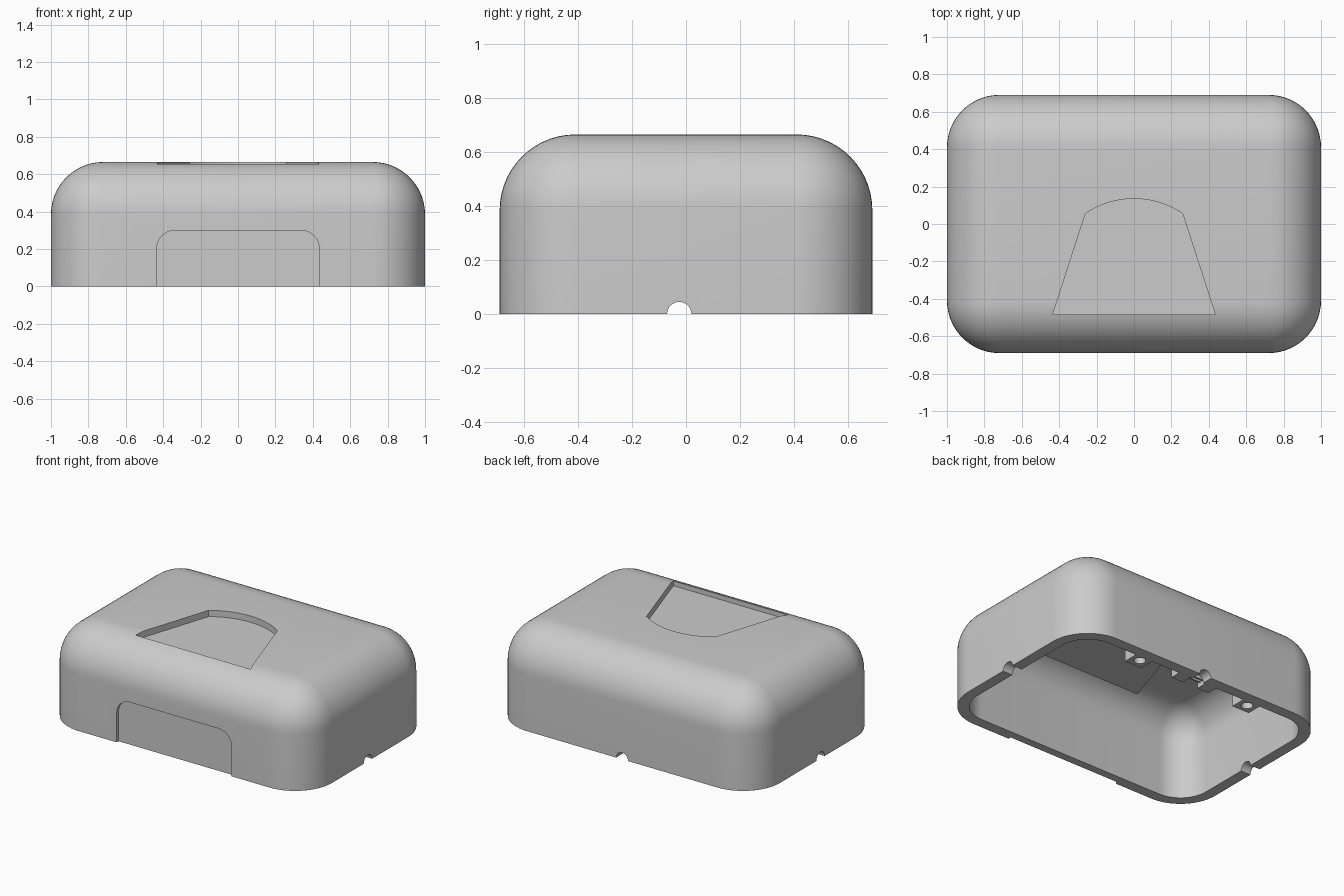
import bpy, bmesh
from math import sin, cos, pi, radians
from mathutils import Matrix

if "Cube" in bpy.data.objects:
    bpy.data.objects.remove(bpy.data.objects["Cube"], do_unlink=True)

grey = bpy.data.materials.new("light_grey_plastic")
grey.use_nodes = True
grey.diffuse_color = (0.6, 0.6, 0.6, 1)
grey.node_tree.nodes["Principled BSDF"].inputs["Base Color"].default_value = (0.6, 0.6, 0.6, 1)

LENGTH, DEPTH, HEIGHT = 2.0, 1.38, 0.665
RADIUS, WALL = 0.28, 0.075


def make_object(name, bm):
    bmesh.ops.recalc_face_normals(bm, faces=bm.faces)
    mesh = bpy.data.meshes.new(name)
    bm.to_mesh(mesh)
    bm.free()
    mesh.materials.append(grey)
    obj = bpy.data.objects.new(name, mesh)
    bpy.context.collection.objects.link(obj)
    return obj


def box(name, x0, x1, y0, y1, z0, z1, radius=0):
    """Box; with a radius, every edge but the bottom ones is rounded."""
    bm = bmesh.new()
    bmesh.ops.create_cube(bm, size=1)
    for v in bm.verts:
        v.co.x = x1 if v.co.x > 0 else x0
        v.co.y = y1 if v.co.y > 0 else y0
        v.co.z = z1 if v.co.z > 0 else z0
    if radius:
        edges = [e for e in bm.edges if any(v.co.z > z0 + 0.01 for v in e.verts)]
        bmesh.ops.bevel(bm, geom=edges, offset=radius, offset_type='OFFSET',
                        segments=14, profile=0.5, affect='EDGES')
    return make_object(name, bm)


def prism(name, points, low, high, along_y=False):
    """Extrude an outline along z, or an x-z outline along y."""
    bm = bmesh.new()
    place = (lambda a, b, h: (a, h, b)) if along_y else (lambda a, b, h: (a, b, h))
    face = bm.faces.new([bm.verts.new(place(a, b, low)) for a, b in points])
    moved = bmesh.ops.extrude_face_region(bm, geom=[face])["geom"]
    shift = (0, high - low, 0) if along_y else (0, 0, high - low)
    bmesh.ops.translate(bm, vec=shift, verts=[g for g in moved if isinstance(g, bmesh.types.BMVert)])
    return make_object(name, bm)


def rod(name, radius, length, centre, axis='Z'):
    bm = bmesh.new()
    turn = Matrix.Identity(4) if axis == 'Z' else Matrix.Rotation(pi / 2, 4, 'Y' if axis == 'X' else 'X')
    bmesh.ops.create_cone(bm, cap_ends=True, segments=32, radius1=radius, radius2=radius,
                          depth=length, matrix=Matrix.Translation(centre) @ turn)
    return make_object(name, bm)


def combine(target, tool, operation='DIFFERENCE'):
    mod = target.modifiers.new(tool.name, 'BOOLEAN')
    mod.operation, mod.solver, mod.object = operation, 'EXACT', tool
    bpy.context.view_layer.objects.active = target
    bpy.ops.object.modifier_apply(modifier=mod.name)
    bpy.data.objects.remove(tool, do_unlink=True)


def arc(cx, cy, r, start, end, steps):
    angles = [radians(start + (end - start) * i / steps) for i in range(steps + 1)]
    return [(cx + r * cos(a), cy + r * sin(a)) for a in angles]


# Hollow rounded cover, open underneath
hx, hy = LENGTH / 2, DEPTH / 2
cover = box("cover_shell", -hx, hx, -hy, hy, 0, HEIGHT, RADIUS)
ix, iy = hx - WALL, hy - WALL
combine(cover, box("cavity", -ix, ix, -iy, iy, -0.1, HEIGHT - WALL, RADIUS - WALL))

# Fan-shaped recess in the top, with its floor dropped into the cavity
fan = [(-0.435, -0.485), (0.435, -0.485)] + arc(0, -0.3275, 0.4625, 55.8, 124.2, 20)
combine(cover, prism("fan_floor", fan, 0.55, 0.605), 'UNION')
combine(cover, prism("fan_recess", fan, 0.622, 0.8))

# Shallow rounded panel recess in the front
panel = ([(-0.435, -0.1), (0.435, -0.1)] + arc(0.335, 0.2, 0.1, 0, 90, 10)
         + arc(-0.335, 0.2, 0.1, 90, 180, 10))
combine(cover, prism("front_recess", panel, -0.9, -hy + 0.02, along_y=True))

# Screw blocks and cable guides inside the back wall
for side in (-1, 1):
    x = side * 0.434
    combine(cover, box("screw_block", x - 0.066, x + 0.066, 0.51, 0.65, 0, 0.16), 'UNION')
    combine(cover, rod("screw_hole", 0.037, 0.24, (x, 0.572, 0)))
    x = side * 0.105
    combine(cover, box("cable_guide", x - 0.045, x + 0.045, 0.54, 0.65, 0, 0.1), 'UNION')

# Half-round cable notches: both sides and the back
combine(cover, rod("side_notches", 0.045, 2.4, (0, -0.025, 0), 'X'))
combine(cover, rod("back_notch", 0.045, 0.3, (0, 0.65, 0), 'Y'))

# Small grip bars across the cable channel
for i in range(2):
    y = 0.565 + 0.03 * i
    box("cable_grip", -0.062, 0.062, y - 0.006, y + 0.006, 0.03, 0.07)

# Smooth rounds, crisp edges
bpy.ops.object.select_all(action='DESELECT')
cover.select_set(True)
bpy.context.view_layer.objects.active = cover
bpy.ops.object.shade_smooth_by_angle(angle=radians(25))
